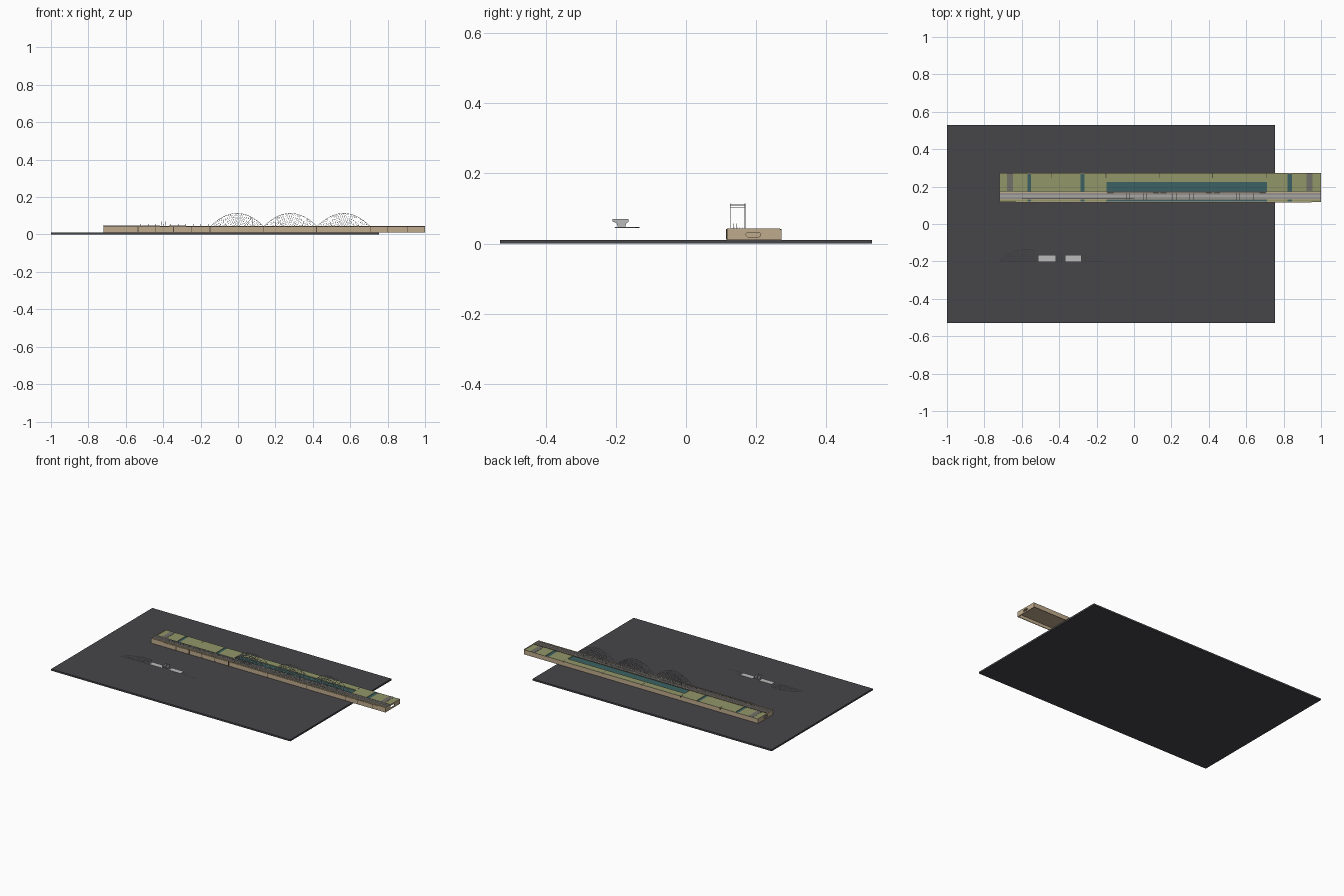
import bpy, bmesh, math
from mathutils import Vector

if "Cube" in bpy.data.objects:
    bpy.data.objects.remove(bpy.data.objects["Cube"])


def mat(name, r, g, b):
    m = bpy.data.materials.new(name)
    m.diffuse_color = (r, g, b, 1)
    m.use_nodes = True
    m.node_tree.nodes["Principled BSDF"].inputs["Base Color"].default_value = m.diffuse_color
    return m


SLAB = mat("charcoal", 0.062, 0.061, 0.068)
WOOD = mat("tan wood", 0.53, 0.41, 0.27)
DARK = mat("dark brown", 0.09, 0.075, 0.06)
GREEN = mat("grass green", 0.29, 0.31, 0.14)
WATER = mat("teal water", 0.045, 0.12, 0.125)
ROAD = mat("road grey", 0.17, 0.16, 0.14)
TRACK = mat("track grey", 0.30, 0.29, 0.27)
STEEL = mat("light steel", 0.5, 0.5, 0.5)


def finish(name, bm, material):
    bmesh.ops.recalc_face_normals(bm, faces=bm.faces)
    me = bpy.data.meshes.new(name)
    bm.to_mesh(me)
    bm.free()
    me.materials.append(material)
    ob = bpy.data.objects.new(name, me)
    bpy.context.collection.objects.link(ob)
    return ob


def add_box(bm, x0, x1, y0, y1, z0, z1):
    vs = bmesh.ops.create_cube(bm, size=1)["verts"]
    for v in vs:
        v.co = Vector((x0 + (v.co.x + .5) * (x1 - x0),
                       y0 + (v.co.y + .5) * (y1 - y0),
                       z0 + (v.co.z + .5) * (z1 - z0)))


def boxes(name, material, *dims):
    bm = bmesh.new()
    for d in dims:
        add_box(bm, *d)
    return finish(name, bm, material)


def add_bar(bm, a, b, w):
    # thin square bar between two points
    a, b = Vector(a), Vector(b)
    d = b - a
    vs = bmesh.ops.create_cube(bm, size=1)["verts"]
    q = d.to_track_quat('Z', 'Y')
    for v in vs:
        v.co = (a + b) / 2 + q @ Vector((v.co.x * w, v.co.y * w, v.co.z * d.length))


def prism(name, material, pts, x0, x1):
    # (y, z) outline extruded along x
    bm = bmesh.new()
    f = bm.faces.new([bm.verts.new((x0, y, z)) for y, z in pts])
    r = bmesh.ops.extrude_face_region(bm, geom=[f])
    for v in r["geom"]:
        if isinstance(v, bmesh.types.BMVert):
            v.co.x = x1
    return finish(name, bm, material)


# Ground slab
boxes("ground_slab", SLAB, (-1, .755, -.53, .53, 0, .011))

# Wooden module boxes, open underneath
X0, X1, Y0, Y1, Z0, Z1, T = -.72, 1.0, .117, .272, .010, .043, .004
JOINTS = [-.44, -.15, .135, .42, .71]
boxes("long_walls", WOOD, (X0, X1, Y0, Y0 + T, Z0, Z1), (X0, X1, Y1 - T, Y1, Z0, .0395))
dividers = [(x - .002, x + .002, Y0 + T, Y1 - T, Z0, .034) for x in JOINTS]
boxes("dividers", WOOD, *dividers)

# End walls with a rounded handle slot
slot_pts = []
for cy, start in ((.205, -90), (.178, 90)):
    for i in range(9):
        a = math.radians(start + i * 22.5)
        slot_pts.append((cy + .007 * math.cos(a), .026 + .007 * math.sin(a)))
for side, x in (("left", X0), ("right", X1 - T)):
    wall = boxes(side + "_end_wall", WOOD, (x, x + T, Y0 + T, Y1 - T, Z0, Z1))
    cutter = prism(side + "_slot_cutter", WOOD, slot_pts, x - .01, x + T + .01)
    cutter.hide_render = True
    cutter.hide_viewport = True
    mod = wall.modifiers.new("slot", 'BOOLEAN')
    mod.object = cutter
    mod.operation = 'DIFFERENCE'
    mod.solver = 'EXACT'

# Front fascia with dark joints
boxes("front_fascia", WOOD, (-.63, .95, Y0 - .002, Y0, .015, .039))
boxes("fascia_joints", DARK,
      *[(x - .002, x + .002, Y0 - .003, Y0, .012, .042)
        for x in JOINTS + [-.535, -.345, -.25, .80, .905]])
boxes("rear_joints", DARK,
      *[(x - .002, x + .002, Y1 - .026, Y1 + .0005, .030, .0405) for x in JOINTS])

# Landscape: grass strips with streams and the wide river between them
ya, yb = Y0 + T, Y1 - .0005
streams = [(-.57, -.55), (-.285, -.265), (.82, .845)]
grass = [(X0 + T, -.57), (-.55, -.285), (-.265, -.148), (.71, .82), (.845, X1 - T)]
boxes("grass", GREEN, *[(a, b, ya, yb, .034, .040) for a, b in grass],
      (-.148, .71, .225, yb, .034, .040))
boxes("water", WATER, *[(a, b, ya, yb, .033, .037) for a, b in streams],
      (-.148, .71, ya, .225, .033, .036))
boxes("cross_roads", ROAD, (-.68, -.648, .176, yb, .039, .0412),
      (.922, .955, .176, yb, .039, .0412))

# Underside boards
boxes("underside_boards", WOOD, (X0 + T, X1 - T, ya, Y1 - T, .031, .033))

# Track bed, edge strips and rails
boxes("track_bed", TRACK, (X0, X1, .133, .166, .039, .0435))
boxes("deck_edges", WOOD, (X0, X1, .129, .132, .039, .044), (X0, X1, .167, .170, .039, .044))
boxes("dark_kerb", DARK, (X0, X1, .171, .1735, .039, .042))
boxes("rails", STEEL, *[(X0, X1, y, y + .0012, .0435, .0455)
                        for y in (.138, .145, .153, .160)])

# Approach handrail beside the track
bm = bmesh.new()
for y in (.135, .144):
    add_box(bm, -.60, 0, y, y + .0012, .0555, .057)
    for i in range(31):
        x = -.60 + i * .02
        add_box(bm, x, x + .001, y, y + .001, .0435, .056)
finish("approach_handrail", bm, TRACK)


# Arch truss: chord, tie and crossing hangers
def arch(bm, xc, half, rise, place, w, cut=9):
    n = 24
    top = []
    for i in range(n + 1):
        t = -1 + 2 * i / n
        top.append((xc + half * t, rise * (1 - t * t)))
    for i in range(n):
        if top[i + 1][0] > cut:
            break
        add_bar(bm, place(*top[i]), place(*top[i + 1]), w * 1.5)
    add_bar(bm, place(xc - half, 0), place(min(xc + half, cut), 0), w)
    for i in range(1, n):
        x, h = top[i]
        for k in (-1, 1):
            foot = xc + (x - xc) * .72 + k * .022
            if max(x, foot) < cut:
                add_bar(bm, place(x, h), place(foot, 0), w * .6)


for n, xc in enumerate((-.005, .28, .565)):
    bm = bmesh.new()
    for y in (.126, .168):
        arch(bm, xc, .140, .068, lambda x, h, y=y: (x, y, .045 + h), .0013)
    # overhead cross bracing
    for i in range(-4, 5):
        t = i * .13
        z = .045 + .068 * (1 - t * t)
        add_bar(bm, (xc + .14 * t, .126, z), (xc + .14 * t, .168, z), .001)
    finish("arch_span_%d" % (n + 1), bm, STEEL)

# Loose spare parts: flat arch, deck plates, pier frames and a rail
bm = bmesh.new()
arch(bm, -.58, .140, .068, lambda x, h: (x, -.202 + h, .046), .0013, cut=-.517)
finish("spare_arch", bm, STEEL)
boxes("spare_plates", STEEL, (-.512, -.418, -.202, -.165, .045, .048),
      (-.370, -.280, -.202, -.165, .045, .048))
pier = [(-.194, .048), (-.173, .048), (-.170, .058), (-.163, .063),
        (-.163, .070), (-.209, .070), (-.209, .063), (-.197, .058)]
for n, x in enumerate((-.410, -.388)):
    prism("spare_pier_%d" % (n + 1), STEEL, pier, x, x + .004)
boxes("spare_rail", STEEL, (-.245, -.215, -.203, -.201, .045, .0465),
      (-.205, -.165, -.203, -.201, .045, .0465),
      (-.260, -.257, -.202, -.165, .045, .0465))
